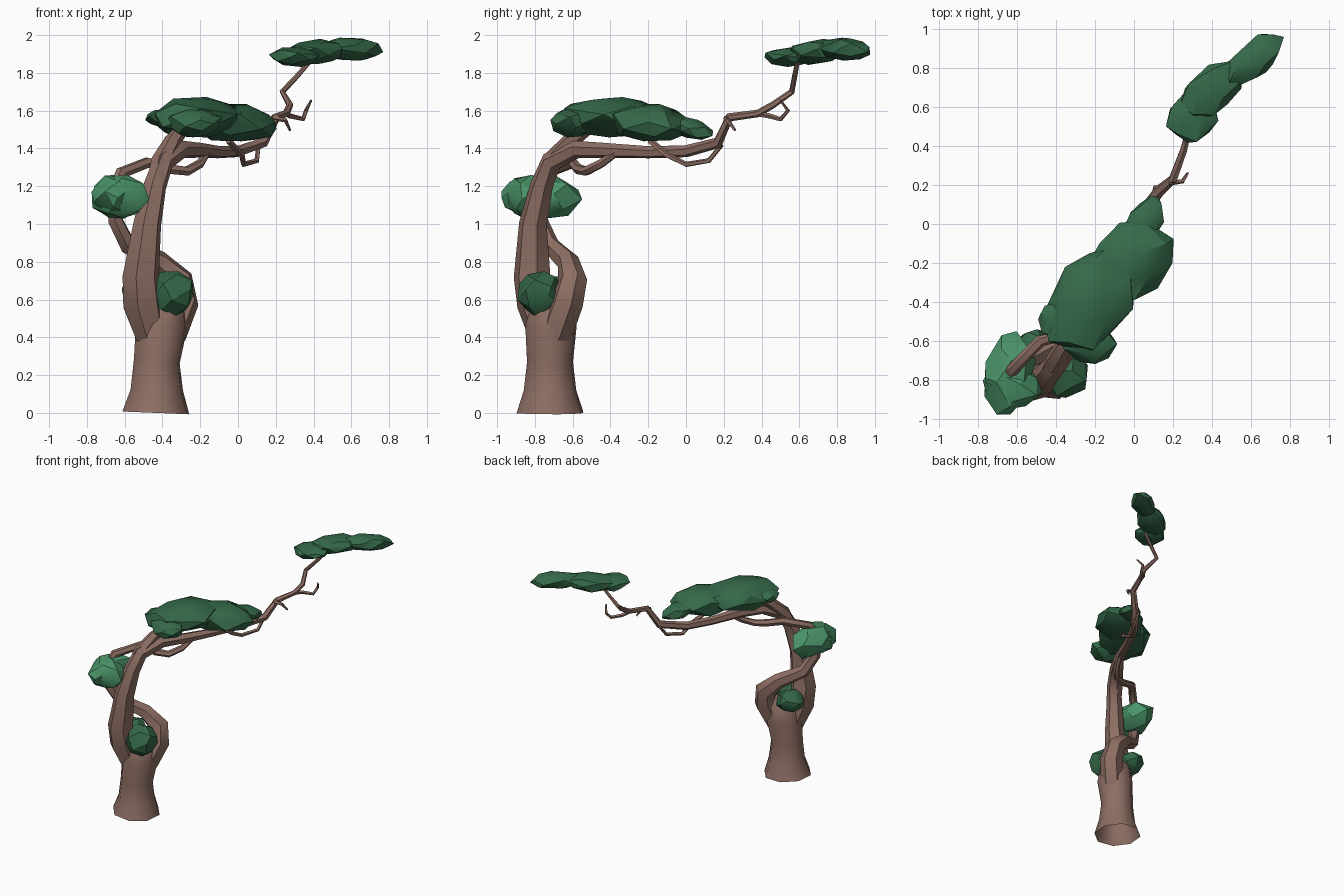
import bpy, bmesh, math, random
from mathutils import Vector, Matrix

if "Cube" in bpy.data.objects:
    bpy.data.objects.remove(bpy.data.objects["Cube"])

random.seed(4)


def material(name, rgb):
    m = bpy.data.materials.new(name)
    m.diffuse_color = (*rgb, 1)
    m.use_nodes = True
    m.node_tree.nodes["Principled BSDF"].inputs["Base Color"].default_value = m.diffuse_color
    return m


BARK = material("brown_bark", (0.266, 0.156, 0.125))
DARK = material("dark_green_leaves", (0.036, 0.142, 0.068))
LIGHT = material("light_green_leaves", (0.070, 0.296, 0.140))


def finish(bm, name, mat, sharp):
    bmesh.ops.recalc_face_normals(bm, faces=bm.faces)
    for f in bm.faces:
        f.smooth = True
    me = bpy.data.meshes.new(name)
    bm.to_mesh(me)
    bm.free()
    me.set_sharp_from_angle(angle=math.radians(sharp))
    me.materials.append(mat)
    ob = bpy.data.objects.new(name, me)
    bpy.context.collection.objects.link(ob)
    return ob


def limb(name, path, sides=6, open_base=False):
    """Faceted tapering tube; path holds (x, y, z, radius)."""
    bm = bmesh.new()
    pts = [Vector(p[:3]) for p in path]
    side = Vector((1, 0.3, 0))
    rings = []
    for i, p in enumerate(pts):
        a, b = pts[max(i - 1, 0)], pts[min(i + 1, len(pts) - 1)]
        t = (b - a).normalized()
        side = (side - t * side.dot(t)).normalized()
        up = t.cross(side)
        ring = []
        for k in range(sides):
            ang = 2 * math.pi * k / sides
            ring.append(bm.verts.new(
                p + (side * math.cos(ang) + up * math.sin(ang)) * path[i][3]))
        rings.append(ring)
    for r0, r1 in zip(rings, rings[1:]):
        for k in range(sides):
            j = (k + 1) % sides
            bm.faces.new((r0[k], r0[j], r1[j], r1[k]))
    if not open_base:
        bm.faces.new(rings[0])
    bm.faces.new(rings[-1])
    return finish(bm, name, BARK, 50)


def leaf_clump(name, center, radii, yaw, pitch, mat, n=24):
    """Irregular faceted boulder: hull of jittered points on an ellipsoid."""
    bm = bmesh.new()
    turn = Matrix.Rotation(math.radians(yaw), 3, 'Z') @ \
        Matrix.Rotation(math.radians(-pitch), 3, 'Y')
    for i in range(n):
        z = 1 - 2 * (i + 0.5) / n
        r = math.sqrt(1 - z * z)
        a = i * 2.39996 + random.uniform(-0.25, 0.25)
        v = Vector((r * math.cos(a), r * math.sin(a), z)) * random.uniform(0.96, 1.1)
        v = Vector(c * s for c, s in zip(v, radii))
        bm.verts.new(Vector(center) + turn @ v)
    bmesh.ops.convex_hull(bm, input=bm.verts)
    loose = [v for v in bm.verts if not v.link_faces]
    bmesh.ops.delete(bm, geom=loose, context='VERTS')
    bmesh.ops.dissolve_limit(bm, angle_limit=math.radians(9),
                             verts=bm.verts, edges=bm.edges)
    return finish(bm, name, mat, 28)


# Flared trunk, open underneath
limb("trunk", [(-.435, -.72, 0, .185), (-.43, -.72, .12, .145), (-.43, -.72, .27, .127),
               (-.405, -.715, .46, .142), (-.40, -.70, .58, .12), (-.41, -.70, .66, .05)],
     8, open_base=True)

# Main limb rising at the front, then reaching along the diagonal
limb("main_limb", [(-.46, -.75, .40, .08), (-.505, -.79, .58, .108), (-.515, -.815, .72, .10),
                   (-.48, -.81, 1.0, .076), (-.44, -.765, 1.2, .062), (-.395, -.715, 1.33, .056),
                   (-.30, -.58, 1.395, .048), (-.20, -.42, 1.39, .04), (-.10, -.2, 1.38, .033),
                   (0, 0, 1.385, .032), (.13, .17, 1.43, .03), (.20, .23, 1.565, .024),
                   (.255, .38, 1.585, .02), (.275, .46, 1.63, .018), (.235, .56, 1.70, .016),
                   (.31, .575, 1.78, .014), (.38, .59, 1.86, .012)])
limb("canopy_branch", [(-.45, -.78, 1.15, .05), (-.405, -.71, 1.33, .056),
                       (-.345, -.61, 1.44, .045), (-.28, -.50, 1.52, .03)])

# Second limb wrapping behind the trunk and up the left side
limb("wrapping_limb", [(-.36, -.69, .42, .09), (-.295, -.63, .59, .09), (-.31, -.60, .70, .078),
                       (-.42, -.625, .80, .06), (-.585, -.72, .89, .048), (-.65, -.775, 1.02, .042),
                       (-.665, -.79, 1.15, .036), (-.62, -.745, 1.27, .032), (-.48, -.60, 1.325, .03),
                       (-.36, -.57, 1.29, .028), (-.27, -.53, 1.28, .026), (-.20, -.45, 1.32, .024),
                       (-.16, -.36, 1.385, .02)])

# Thin twigs
limb("drooping_twig", [(-.05, -.19, 1.44, .018), (.02, -.10, 1.365, .016), (.03, 0, 1.315, .015),
                       (.10, .12, 1.335, .014), (.11, .19, 1.42, .012)], 5)
limb("hooked_twig", [(.25, .38, 1.585, .016), (.28, .45, 1.57, .014), (.345, .50, 1.555, .013),
                     (.36, .54, 1.60, .011), (.388, .50, 1.655, .006)], 5)
limb("short_twig", [(.18, .21, 1.56, .014), (.25, .22, 1.55, .012), (.275, .26, 1.495, .007)], 5)

# Leaf clumps: name, centre, radii, yaw, pitch, material
CLUMPS = [
    ("canopy_back", (-.225, -.40, 1.565), (.31, .20, .115), 52, 0, DARK),
    ("canopy_right", (-.02, -.19, 1.535), (.25, .19, .105), 47, -4, DARK),
    ("canopy_front", (-.24, -.59, 1.54), (.15, .125, .08), -20, 0, DARK),
    ("canopy_left", (-.39, -.49, 1.56), (.10, .10, .045), 50, 0, DARK),
    ("canopy_tail", (.055, .01, 1.51), (.15, .09, .055), 62, -14, DARK),
    ("top_leaves_inner", (.30, .55, 1.885), (.14, .125, .052), 45, 0, DARK),
    ("top_leaves_middle", (.40, .69, 1.91), (.19, .115, .065), 42, 4, DARK),
    ("top_leaves_outer", (.61, .84, 1.925), (.19, .09, .062), 40, -2, DARK),
    ("left_leaves", (-.64, -.76, 1.145), (.215, .125, .118), 80, 0, LIGHT),
    ("left_leaves_front", (-.625, -.83, 1.145), (.15, .125, .118), 0, 0, LIGHT),
    ("low_leaves_front", (-.35, -.77, .635), (.125, .115, .118), 20, 0, DARK),
    ("low_leaves_back", (-.51, -.65, .645), (.11, .105, .085), 0, 0, DARK),
]
for c in CLUMPS:
    leaf_clump(*c)
